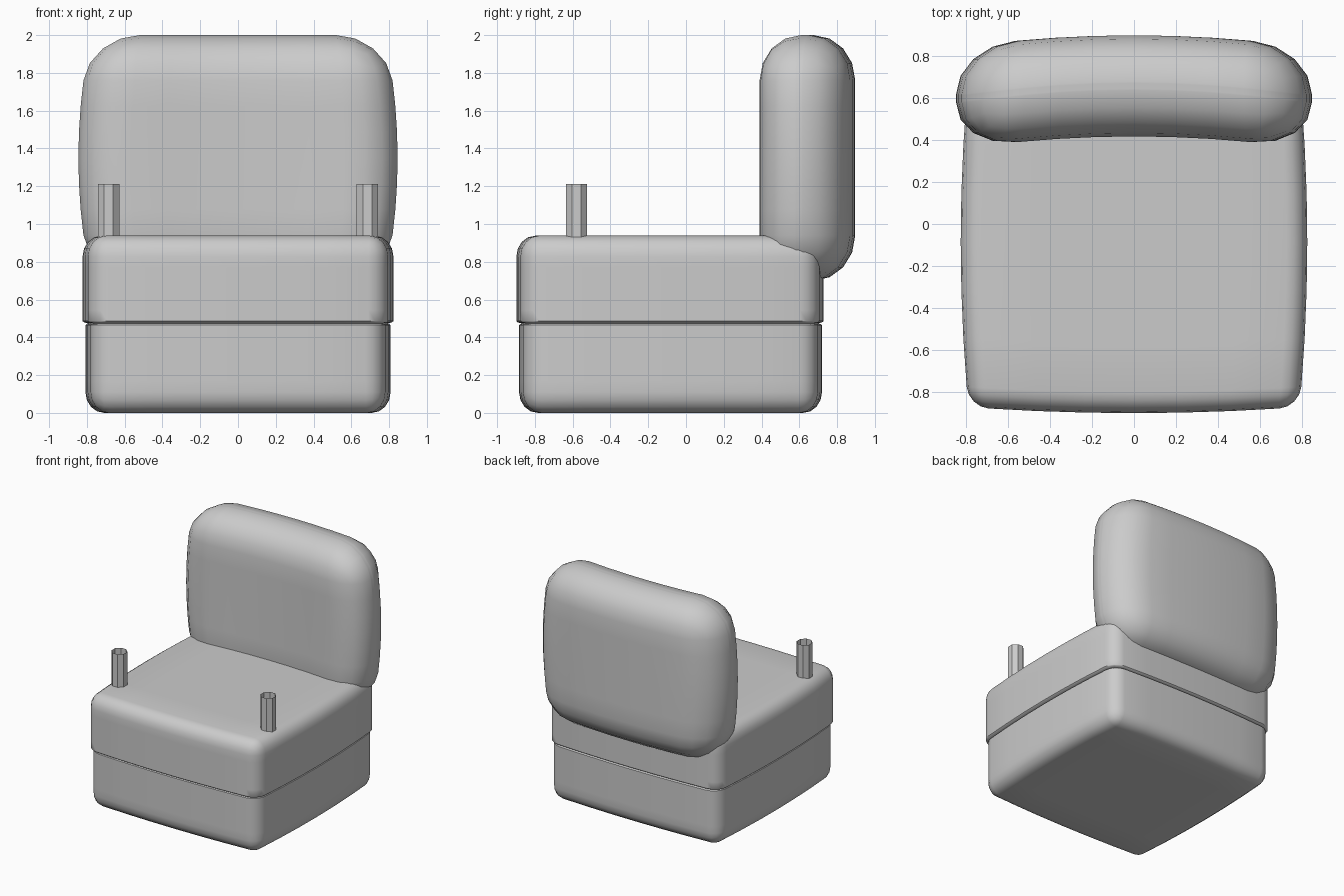
import bpy, bmesh, math
from mathutils import Vector

old = bpy.data.objects.get("Cube")
if old:
    bpy.data.objects.remove(old, do_unlink=True)

grey = bpy.data.materials.new("upholstery_grey")
grey.use_nodes = True
grey.diffuse_color = (0.6, 0.6, 0.6, 1)
grey.node_tree.nodes["Principled BSDF"].inputs["Base Color"].default_value = (0.6, 0.6, 0.6, 1)


def finish(name, bm, smooth_angle=None):
    mesh = bpy.data.meshes.new(name)
    bmesh.ops.recalc_face_normals(bm, faces=bm.faces)
    bm.to_mesh(mesh)
    bm.free()
    mesh.materials.append(grey)
    ob = bpy.data.objects.new(name, mesh)
    bpy.context.collection.objects.link(ob)
    if smooth_angle:
        bpy.ops.object.select_all(action='DESELECT')
        ob.select_set(True)
        bpy.context.view_layer.objects.active = ob
        bpy.ops.object.shade_smooth_by_angle(angle=math.radians(smooth_angle))
    return ob


def cushion(name, centre, half, low, high, shape, smooth_angle):
    """Rounded box; low and high are the edge radii on each axis' two sides."""
    bm = bmesh.new()
    bmesh.ops.create_cube(bm, size=2)
    for v in bm.verts:
        v.co = [c * h for c, h in zip(v.co, half)]
    # Edge loops through the flat middle and inside each rounded edge
    for axis in range(3):
        a, b, h = low[axis], high[axis], half[axis]
        cuts = [-h + a, h - b, -h + a * 0.586, h - b * 0.586]
        cuts += [-h + a + (2 * h - a - b) * i / 6 for i in range(1, 6)]
        normal = Vector((0, 0, 0))
        normal[axis] = 1
        for c in cuts:
            bmesh.ops.bisect_plane(bm, geom=bm.verts[:] + bm.edges[:] + bm.faces[:],
                                   plane_co=normal * c, plane_no=normal, dist=1e-5)
    # Pull the edges and corners onto ellipsoids, then bulge the whole form
    for v in bm.verts:
        core = Vector([min(max(p, -h + a), h - b)
                       for p, h, a, b in zip(v.co, half, low, high)])
        radius = [a if p < 0 else b for p, a, b in zip(v.co, low, high)]
        n = Vector([(p - c) / r for p, c, r in zip(v.co, core, radius)])
        if n.length > 0:
            n.normalize()
        p = core + Vector([d * r for d, r in zip(n, radius)])
        v.co = shape(p, half) + Vector(centre)
    return finish(name, bm, smooth_angle)


def bulged_plan(p, half):
    x, y = p.x / half[0], p.y / half[1]
    return Vector((p.x * (1 - 0.045 * y * y), p.y * (1 - 0.035 * x * x), p.z))


def curved_back(p, half):
    z = p.z / half[2]
    return Vector((p.x * (1 - 0.08 * z * z), p.y - 0.035 * (p.x / 0.65) ** 2, p.z))


# Lower block, rounded at the floor
cushion("base_block", (0, -0.082, 0.24), (0.808, 0.802, 0.24),
        (0.1, 0.1, 0.11), (0.1, 0.1, 0.015), bulged_plan, 40)

# Seat cushion, rounded on top with a tight lower lip
cushion("seat_cushion", (0, -0.085, 0.703), (0.823, 0.813, 0.235),
        (0.1, 0.1, 0.018), (0.1, 0.1, 0.11), bulged_plan, 40)

# Plump backrest, bent gently around the sitter
cushion("backrest", (0, 0.656, 1.35), (0.845, 0.24, 0.65),
        (0.28, 0.22, 0.24), (0.28, 0.22, 0.24), curved_back, 60)

# Open eight-sided posts on the front corners of the seat
for side, x in (("left", 0.685), ("right", -0.685)):
    bm = bmesh.new()
    bmesh.ops.create_cone(bm, cap_ends=False, segments=8, radius1=0.061,
                          radius2=0.061, depth=0.29)
    for v in bm.verts:
        a = math.atan2(v.co.y, v.co.x) + math.pi / 8
        v.co = (x + 0.061 * math.cos(a), -0.58 + 0.061 * math.sin(a), v.co.z + 1.067)
    finish(side + "_post", bm)
